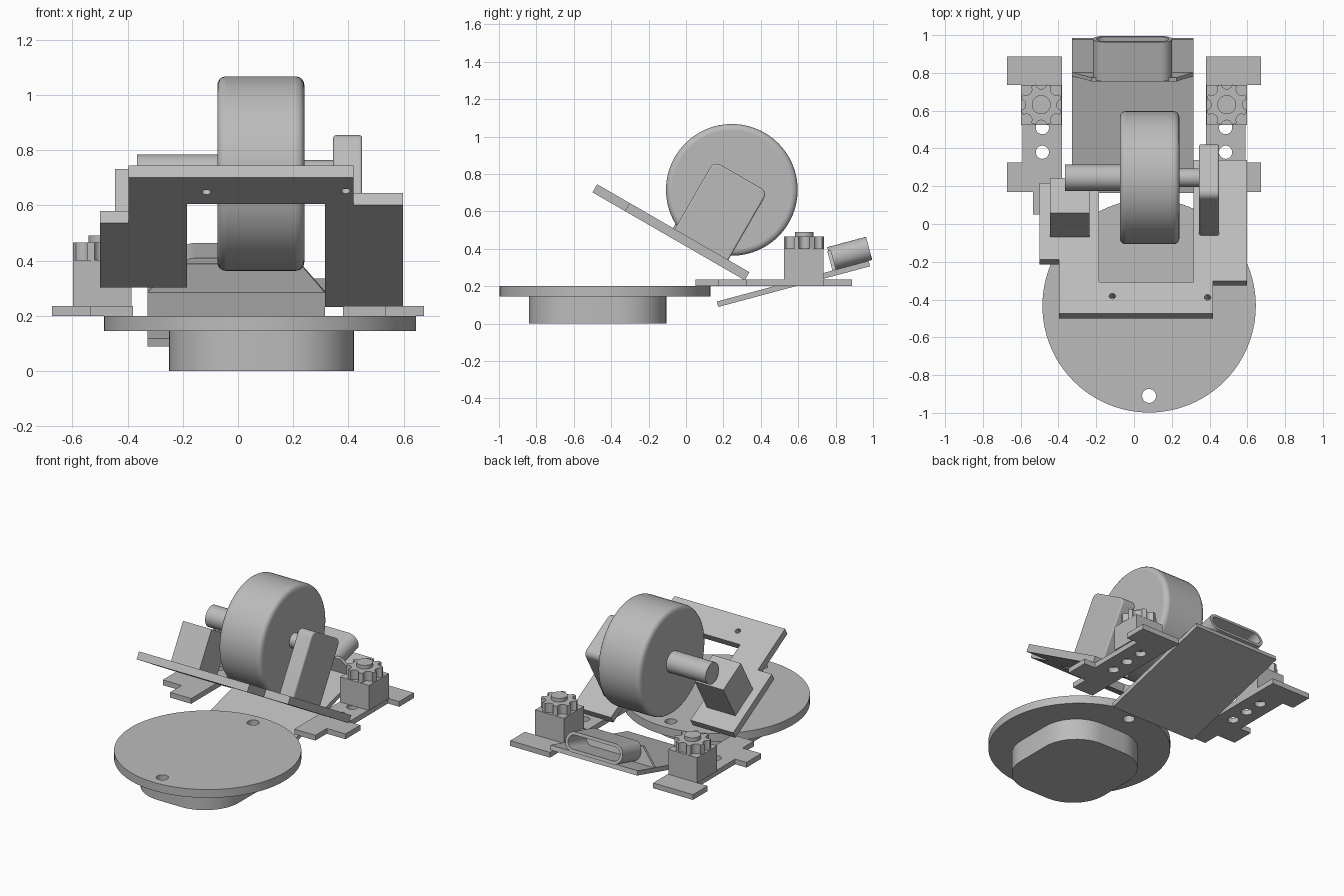
import bpy, bmesh
from math import sin, cos, pi, radians
from mathutils import Matrix, Vector

cube = bpy.data.objects.get("Cube")
if cube:
    bpy.data.objects.remove(cube, do_unlink=True)

grey = bpy.data.materials.new("plain grey")
grey.use_nodes = True
GREY = (0.5, 0.5, 0.5, 1)
grey.diffuse_color = GREY
grey.node_tree.nodes["Principled BSDF"].inputs["Base Color"].default_value = GREY


def circle(cx, cy, r, n=32):
    return [(cx + r * cos(2 * pi * i / n), cy + r * sin(2 * pi * i / n)) for i in range(n)]


def rect(x0, y0, x1, y1):
    return [(x0, y0), (x1, y0), (x1, y1), (x0, y1)]


def round_rect(x0, y0, x1, y1, r, seg=8):
    corners = [(x1 - r, y1 - r), (x0 + r, y1 - r), (x0 + r, y0 + r), (x1 - r, y0 + r)]
    return [(cx + r * cos(a), cy + r * sin(a))
            for k, (cx, cy) in enumerate(corners)
            for a in [pi / 2 * (k + i / seg) for i in range(seg + 1)]]


def mirror(outline):
    return [(-x, y) for x, y in outline]


def prism(name, outline, z0, z1, matrix=Matrix(), holes=(), bevel=0):
    """Extrude a flat outline, with optional holes, along local z."""
    bm = bmesh.new()
    edges = []
    for loop in [outline, *holes]:
        vs = [bm.verts.new((x, y, z0)) for x, y in loop]
        if holes:
            edges += [bm.edges.new((vs[i - 1], vs[i])) for i in range(len(vs))]
        else:
            bm.faces.new(vs)
    if holes:
        bmesh.ops.triangle_fill(bm, edges=edges, use_beauty=True)
    top = bmesh.ops.extrude_face_region(bm, geom=bm.faces[:], use_keep_orig=True)
    for v in top["geom"]:
        if isinstance(v, bmesh.types.BMVert):
            v.co.z = z1
    bmesh.ops.recalc_face_normals(bm, faces=bm.faces[:])
    mesh = bpy.data.meshes.new(name)
    bm.to_mesh(mesh)
    bm.free()
    mesh.materials.append(grey)
    obj = bpy.data.objects.new(name, mesh)
    bpy.context.collection.objects.link(obj)
    obj.matrix_world = matrix
    if bevel:
        mod = obj.modifiers.new("rounded edges", "BEVEL")
        mod.width, mod.segments = bevel, 4
        mod.limit_method, mod.angle_limit = "ANGLE", radians(60)
    bpy.ops.object.select_all(action="DESELECT")
    obj.select_set(True)
    bpy.context.view_layer.objects.active = obj
    bpy.ops.object.shade_smooth_by_angle(angle=radians(35))
    return obj


# Local frames: sideways (extrude along x), sloping lever and rear ramp
SIDE = Matrix(((0, 0, 1, 0), (1, 0, 0, 0), (0, 1, 0, 0), (0, 0, 0, 1)))
LEVER = Matrix.Translation((0, -0.475, 0.745)) @ Matrix.Rotation(radians(-30), 4, "X")
RAMP = Matrix.Translation((0, 0.165, 0.118)) @ Matrix.Rotation(radians(15), 4, "X")
UPRIGHT = RAMP @ Matrix.Rotation(radians(90), 4, "X")

# Front disc and the rounded pad below it
prism("front_disc", circle(0.08, -0.433, 0.565, 96), 0.145, 0.2,
      holes=[circle(0.08, y, 0.037) for y in (-0.91, 0.045)])
prism("disc_pad", round_rect(-0.25, -0.84, 0.42, -0.105, 0.25, 12), 0, 0.146)

# Sloping forked frame
prism("lever_frame",
      [(-0.397, 0), (0.418, 0), (0.418, 0.2), (0.597, 0.2), (0.597, 0.94), (0.315, 0.94),
       (0.315, 0.195), (-0.185, 0.195), (-0.185, 0.8), (-0.5, 0.8), (-0.5, 0.33), (-0.397, 0.33)],
      -0.05, 0, LEVER, holes=[circle(-0.115, 0.108, 0.017, 16), circle(0.39, 0.1, 0.017, 16)])

# Supports standing on the frame
prism("thin_support", round_rect(0.479, -0.045, 0.81, 0.42, 0.04), 0.345, 0.45,
      LEVER @ SIDE, bevel=0.01)
prism("block_support", rect(-0.445, 0.468, -0.235, 0.682), -0.01, 0.255, LEVER)

# Wheel and stepped axle
prism("wheel", circle(0.245, 0.715, 0.352, 96), -0.075, 0.24, SIDE, bevel=0.03)
prism("thick_axle", circle(0.245, 0.715, 0.07), -0.365, -0.07, SIDE)
prism("thin_axle", circle(0.245, 0.715, 0.049), 0.235, 0.4, SIDE)

# Knob outline with eight scallops
scallops = []
for k in range(8):
    a = k * pi / 4
    for i in range(7):
        b = a + radians(260 - 160 * i / 6)
        scallops.append((0.112 * cos(a) + 0.03 * cos(b), 0.112 * sin(a) + 0.03 * sin(b)))

# Mirrored floor plates with clamp blocks and knobs
plate = [(0.38, 0.05), (0.535, 0.05), (0.535, 0.17), (0.673, 0.17), (0.673, 0.325), (0.59, 0.325),
         (0.59, 0.735), (0.673, 0.735), (0.673, 0.888), (0.38, 0.888)]
for side, flip in (("left", lambda o: o), ("right", mirror)):
    prism(side + "_floor_plate", flip(plate), 0.2, 0.235,
          holes=[flip(circle(0.485, y, 0.035)) for y in (0.38, 0.51, 0.64)])
    prism(side + "_clamp_block", flip(rect(0.385, 0.525, 0.597, 0.735)), 0.234, 0.402)
    centre = Matrix.Translation((0.491 if side == "left" else -0.491, 0.632, 0))
    prism(side + "_knob", scallops, 0.4, 0.465, centre)
    prism(side + "_knob_cap", circle(0, 0, 0.05), 0.46, 0.49, centre)

# Rear ramp with its wall and hollow slot
prism("rear_ramp", rect(-0.328, 0, 0.315, 0.84), -0.03, 0, RAMP)
prism("ramp_wall", [(-0.328, 0), (0.315, 0), (0.225, 0.108), (-0.225, 0.108)], -0.66, -0.64, UPRIGHT)
prism("slot_tube", round_rect(-0.218, 0, 0.202, 0.128, 0.062, 12), -0.86, -0.645, UPRIGHT,
      holes=[round_rect(-0.198, 0.02, 0.182, 0.108, 0.043, 12)])
